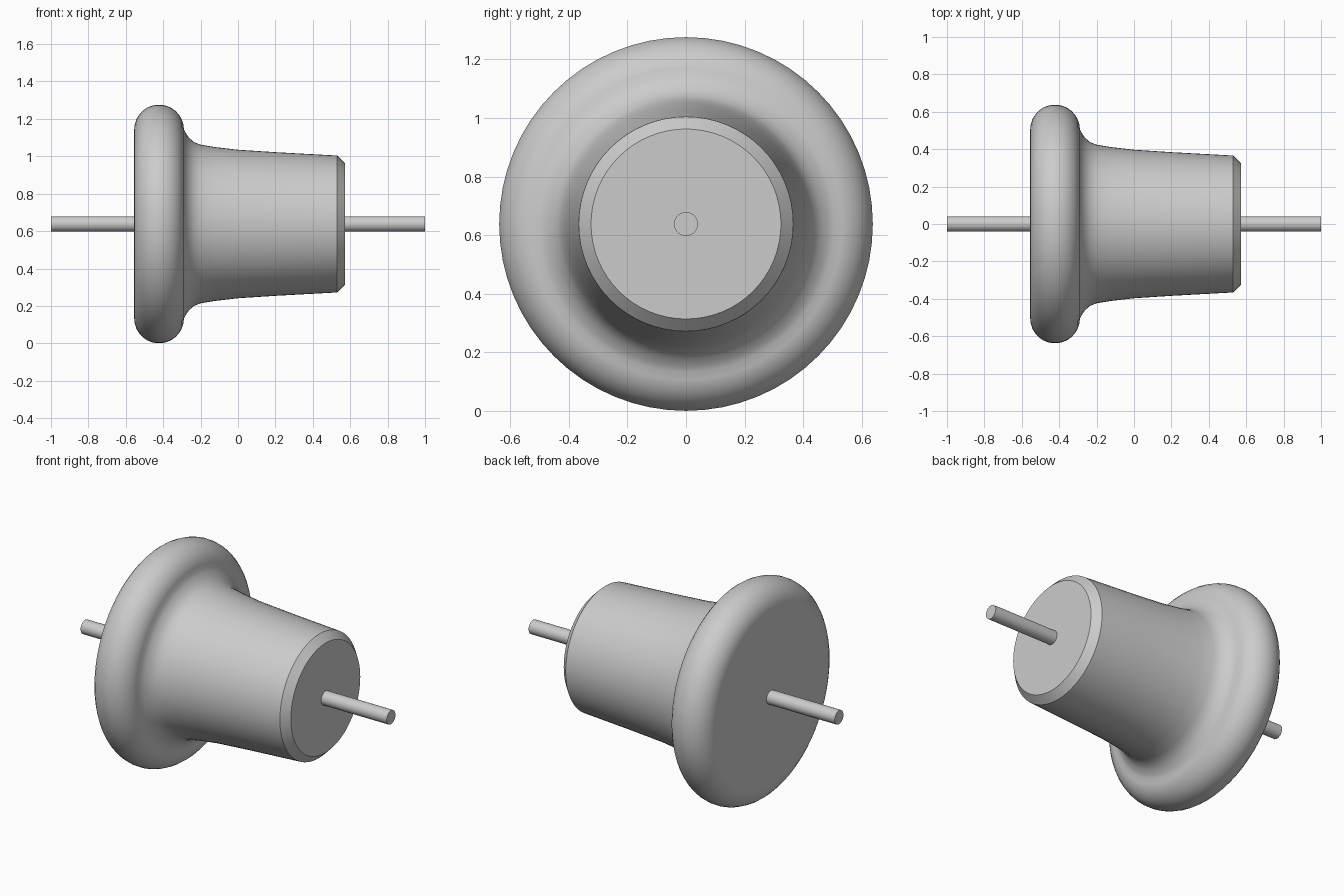
import bpy
import bmesh
import math
from mathutils import Matrix, Vector

default = bpy.data.objects.get("Cube")
if default:
    bpy.data.objects.remove(default, do_unlink=True)

AXIS_Z = 0.638

grey = bpy.data.materials.new("plain grey")
grey.use_nodes = True
colour = (0.6, 0.6, 0.6, 1.0)
grey.diffuse_color = colour
grey.node_tree.nodes["Principled BSDF"].inputs["Base Color"].default_value = colour


def lathe(name, profile, sides):
    """Spin (x, radius) points about the x axis; ends on the axis close it."""
    bm = bmesh.new()
    verts = [bm.verts.new((x, 0, r)) for x, r in profile]
    edges = [bm.edges.new(pair) for pair in zip(verts, verts[1:])]
    bmesh.ops.spin(bm, geom=verts + edges, cent=(0, 0, 0), axis=(1, 0, 0),
                   angle=math.tau, steps=sides, use_duplicate=False)
    bmesh.ops.remove_doubles(bm, verts=bm.verts, dist=0.0001)
    bmesh.ops.recalc_face_normals(bm, faces=bm.faces)
    mesh = bpy.data.meshes.new(name)
    bm.to_mesh(mesh)
    bm.free()
    mesh.materials.append(grey)
    obj = bpy.data.objects.new(name, mesh)
    obj.location.z = AXIS_Z
    bpy.context.collection.objects.link(obj)
    bpy.ops.object.select_all(action="DESELECT")
    obj.select_set(True)
    bpy.context.view_layer.objects.active = obj
    bpy.ops.object.shade_smooth_by_angle(angle=math.radians(30))
    return obj


# Rounded flange rim, then a concave throat into the tapered, chamfered barrel
rim_x, rim_r, rim_size = -0.422, 0.505, 0.133
rim = [(rim_x + rim_size * math.cos(a), rim_r + rim_size * math.sin(a))
       for a in (math.radians(180 - 12 * i) for i in range(16))]
throat = [(-0.278, 0.485), (-0.262, 0.461), (-0.235, 0.438), (-0.2, 0.424)]
barrel = [(-0.12, 0.411), (0, 0.397), (0.2, 0.384), (0.53, 0.366),
          (0.572, 0.324), (0.572, 0)]
lathe("flanged_body", [(rim_x - rim_size, 0)] + rim + throat + barrel, 64)

# Axle pins at both ends
for name, x0, x1 in (("flange_pin", -1, -0.55), ("barrel_pin", 0.56, 1)):
    lathe(name, [(x0, 0), (x0, 0.041), (x1, 0.041), (x1, 0)], 24)
